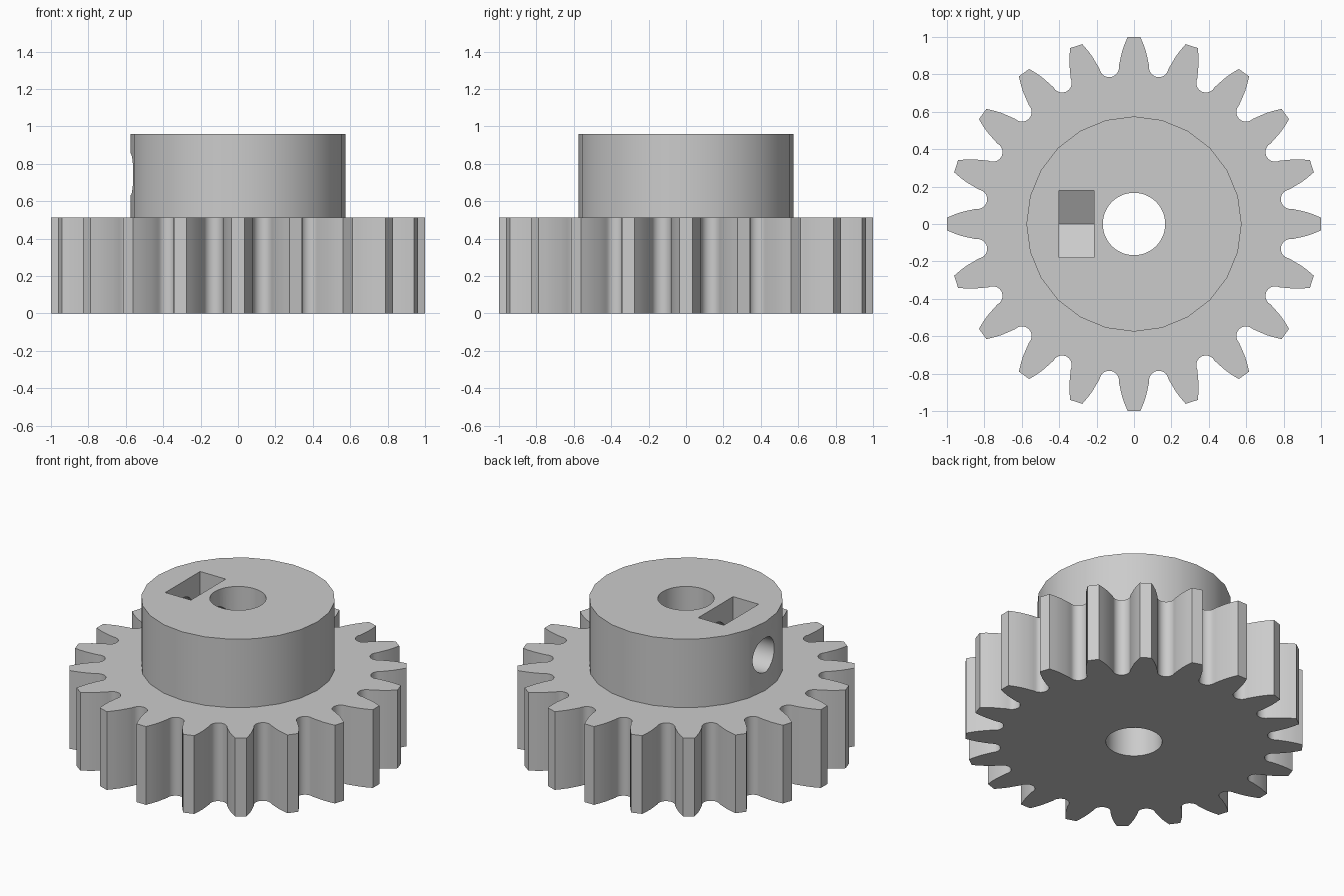
import bpy
import bmesh
from math import sin, cos, pi, radians
from mathutils import Matrix, Vector

TEETH = 20
GEAR_TOP, HUB_TOP = 0.512, 0.96
HUB_R, BORE_R = 0.575, 0.167
SCREW_Z, SCREW_R = 0.743, 0.112

cube = bpy.data.objects.get("Cube")
if cube:
    bpy.data.objects.remove(cube, do_unlink=True)

grey = bpy.data.materials.new("plain grey")
grey.use_nodes = True
colour = (0.6, 0.6, 0.6, 1)
grey.diffuse_color = colour
grey.node_tree.nodes["Principled BSDF"].inputs["Base Color"].default_value = colour


def prism(name, points, low, high, matrix=Matrix()):
    """Extrude a flat outline along local z, from low to high."""
    bm = bmesh.new()
    face = bm.faces.new([bm.verts.new((x, y, low)) for x, y in points])
    moved = bmesh.ops.extrude_face_region(bm, geom=[face])["geom"]
    verts = [g for g in moved if isinstance(g, bmesh.types.BMVert)]
    bmesh.ops.translate(bm, verts=verts, vec=(0, 0, high - low))
    bmesh.ops.recalc_face_normals(bm, faces=bm.faces)
    bm.transform(matrix)
    mesh = bpy.data.meshes.new(name)
    bm.to_mesh(mesh)
    bm.free()
    mesh.materials.append(grey)
    obj = bpy.data.objects.new(name, mesh)
    bpy.context.collection.objects.link(obj)
    return obj


def circle(radius, sides):
    return [(radius * cos(2 * pi * i / sides), radius * sin(2 * pi * i / sides))
            for i in range(sides)]


def activate(obj):
    bpy.ops.object.select_all(action='DESELECT')
    obj.select_set(True)
    bpy.context.view_layer.objects.active = obj


def cut(obj, cutter):
    """Subtract the cutter, then discard it."""
    cutter.hide_render = True
    mod = obj.modifiers.new("cut", 'BOOLEAN')
    mod.operation = 'DIFFERENCE'
    mod.solver = 'EXACT'
    mod.object = cutter
    activate(obj)
    bpy.ops.object.modifier_apply(modifier=mod.name)
    bpy.data.objects.remove(cutter, do_unlink=True)


def gear_outline():
    """One tooth flank, rounded valley and mirrored flank, repeated around."""
    flank = [(0.034, 1.0), (0.05, 0.962), (0.064, 0.922), (0.073, 0.882)]
    half = pi / TEETH
    centre = Vector((0.847 * sin(half), 0.847 * cos(half)))
    valley = []
    for i in range(11):
        a = pi + pi * i / 10 - half
        valley.append(centre + 0.052 * Vector((cos(a), sin(a))))
    pitch = Matrix.Rotation(-2 * half, 2)
    next_flank = [pitch @ Vector((-x, y)) for x, y in reversed(flank)]
    unit = [Vector(p) for p in flank] + valley + next_flank
    return [Matrix.Rotation(-2 * half * t, 2) @ p for t in range(TEETH) for p in unit]


# Toothed wheel with its shaft bore
gear = prism("gear_wheel", gear_outline(), 0, GEAR_TOP)
cut(gear, prism("bore_cutter", circle(BORE_R, 48), -0.2, 1.2))

# Raised hub with the same bore
hub = prism("hub", circle(HUB_R, 24), GEAR_TOP, HUB_TOP)
cut(hub, prism("bore_cutter", circle(BORE_R, 48), 0.2, 1.2))

# Nut slot open at the top, with a pointed floor
along_x = Matrix(((0, 0, 1, 0), (1, 0, 0, 0), (0, 1, 0, 0), (0, 0, 0, 1)))
w = 0.18
shoulder, tip = SCREW_Z - w * 0.577, SCREW_Z - w * 1.155
slot = [(-w, 1.2), (-w, shoulder), (0, tip), (w, shoulder), (w, 1.2)]
cut(hub, prism("slot_cutter", slot, -0.4, -0.215, along_x))

# Set screw hole from the hub's side into the bore
screw = [(y, z + SCREW_Z) for y, z in circle(SCREW_R, 32)]
cut(hub, prism("screw_cutter", screw, -0.8, 0, along_x))

for part in (gear, hub):
    activate(part)
    bpy.ops.object.shade_smooth_by_angle(angle=radians(30))
